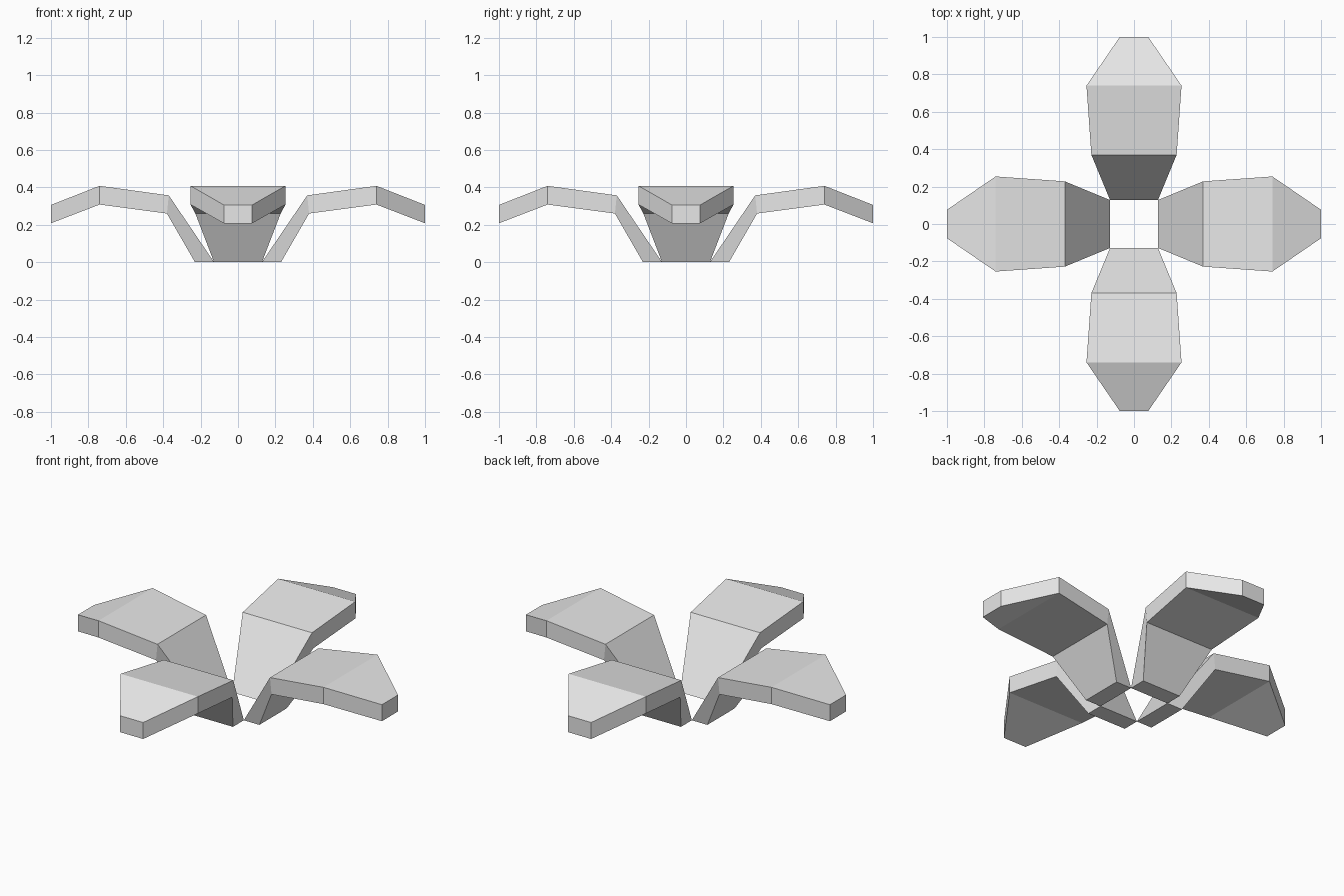
import bpy
import bmesh
import math
from mathutils import Matrix

cube = bpy.data.objects.get("Cube")
if cube:
    bpy.data.objects.remove(cube, do_unlink=True)

# Single plain grey material
grey = bpy.data.materials.new("light_grey")
grey.use_nodes = True
grey.diffuse_color = (0.8, 0.8, 0.8, 1)
grey.node_tree.nodes["Principled BSDF"].inputs["Base Color"].default_value = (0.8, 0.8, 0.8, 1)

# Petal sections from base to tip: half width, upper (r, z), lower (r, z)
SECTIONS = [
    (0.128, (0.128, 0.0), (0.23, 0.0)),
    (0.228, (0.37, 0.357), (0.38, 0.26)),
    (0.254, (0.74, 0.408), (0.74, 0.308)),
    (0.076, (1.0, 0.306), (1.0, 0.208)),
]


def make_petal(name, angle):
    bm = bmesh.new()
    rings = []
    for half, (ru, zu), (rl, zl) in SECTIONS:
        corners = [(ru, -half, zu), (ru, half, zu), (rl, half, zl), (rl, -half, zl)]
        rings.append([bm.verts.new(c) for c in corners])
    # Bridge neighbouring sections, then close base and tip
    for a, b in zip(rings, rings[1:]):
        for i in range(4):
            j = (i + 1) % 4
            bm.faces.new((a[i], a[j], b[j], b[i]))
    bm.faces.new(rings[0])
    bm.faces.new(rings[-1])
    bmesh.ops.recalc_face_normals(bm, faces=bm.faces)
    bmesh.ops.rotate(bm, verts=bm.verts, cent=(0, 0, 0),
                     matrix=Matrix.Rotation(angle, 3, "Z"))
    mesh = bpy.data.meshes.new(name)
    bm.to_mesh(mesh)
    bm.free()
    mesh.materials.append(grey)
    obj = bpy.data.objects.new(name, mesh)
    bpy.context.collection.objects.link(obj)


# Four petals around the open centre
for k, side in enumerate(("left", "back", "right", "front")):
    make_petal(side + "_petal", k * math.pi / 2)
